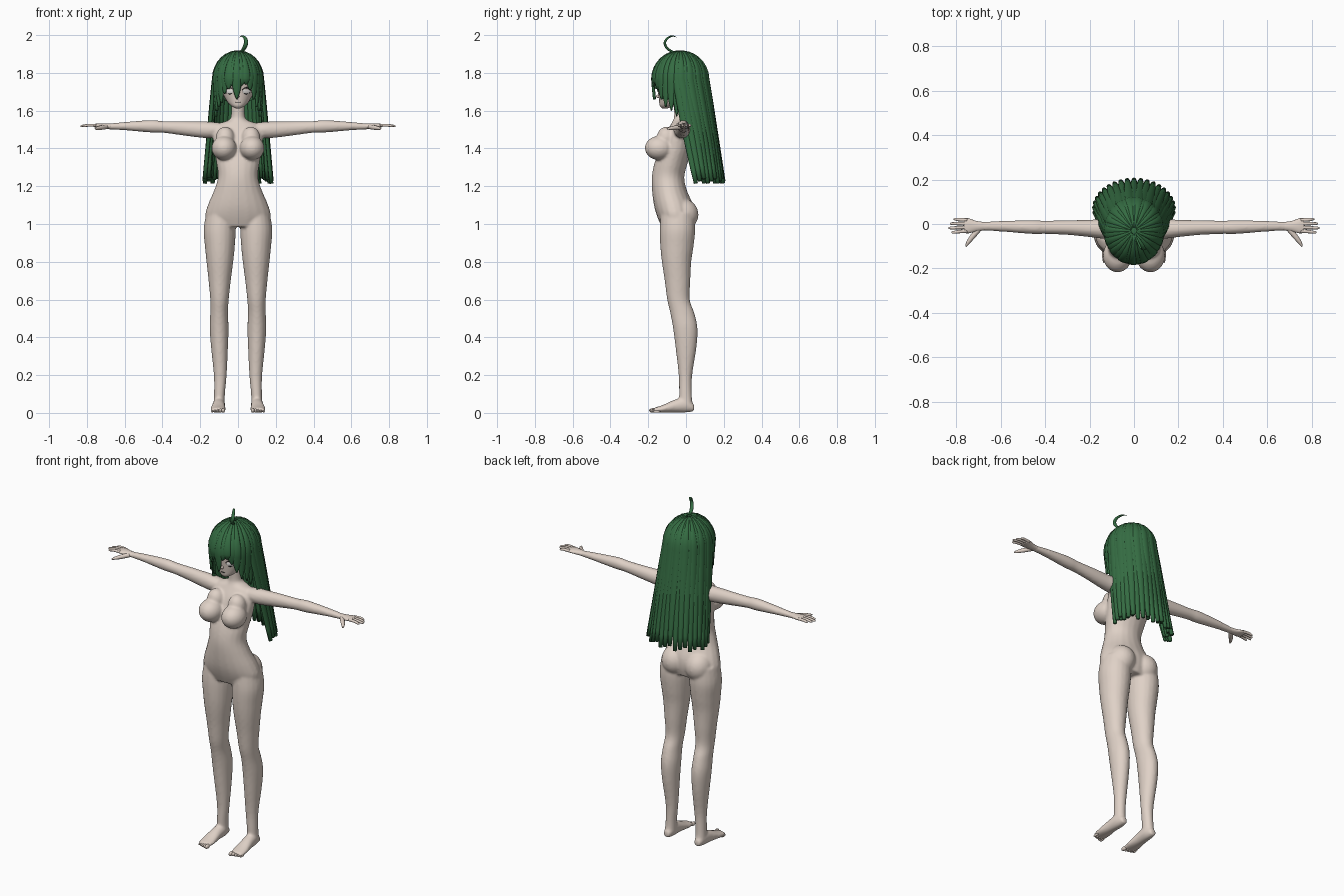
import bpy, bmesh, math
from math import sin, cos, pi, radians
from mathutils import Vector, Matrix

if "Cube" in bpy.data.objects:
    bpy.data.objects.remove(bpy.data.objects["Cube"])


def material(name, rgb):
    m = bpy.data.materials.new(name)
    m.use_nodes = True
    m.diffuse_color = (*rgb, 1)
    m.node_tree.nodes["Principled BSDF"].inputs["Base Color"].default_value = (*rgb, 1)
    return m


SKIN = material("pale skin", (0.74, 0.64, 0.57))
HAIR = material("dark green hair", (0.035, 0.15, 0.055))
WHITE = material("eye white", (0.85, 0.83, 0.8))
DARK = material("dark lash", (0.02, 0.02, 0.02))
X, Y, Z = Vector((1, 0, 0)), Vector((0, 1, 0)), Vector((0, 0, 1))


def spline(rows, k=4):
    """Catmull-Rom resampling of equal-length tuples."""
    out = []
    for i in range(len(rows) - 1):
        p = [rows[max(0, min(len(rows) - 1, i + j))] for j in (-1, 0, 1, 2)]
        for s in range(k):
            t = s / k
            out.append([b + 0.5 * t * (c - a + t * (2 * a - 5 * b + 4 * c - d + t * (3 * (b - c) + d - a)))
                        for a, b, c, d in zip(*p)])
    return out + [list(rows[-1])]


def loft(bm, sections, n=20):
    """Skin elliptical sections given as (centre, half axis, half axis)."""
    rings = [[bm.verts.new(c + u * cos(2 * pi * i / n) + v * sin(2 * pi * i / n)) for i in range(n)]
             for c, u, v in sections]
    for a, b in zip(rings, rings[1:]):
        for i in range(n):
            bm.faces.new((a[i], a[(i + 1) % n], b[(i + 1) % n], b[i]))
    bm.faces.new(rings[0][::-1])
    bm.faces.new(rings[-1])


def upright(bm, rows, s=1):
    # rows: z, centre x, centre y, half width, half depth
    loft(bm, [(Vector((s * x, y, z)), X * a, Y * b) for z, x, y, a, b in spline(rows)])


def ball(bm, centre, radii, rot=0):
    m = Matrix.Translation(centre) @ Matrix.Rotation(rot, 4, "Z") @ Matrix.Diagonal((*radii, 1))
    bmesh.ops.create_uvsphere(bm, u_segments=24, v_segments=16, radius=1, matrix=m)


def cord(bm, rows, n=10):
    # rows: x, y, z, radius
    pts = spline(rows)
    for_axis = (Vector(rows[-1][:3]) - Vector(rows[0][:3])).normalized()
    u = for_axis.cross(Z if abs(for_axis.z) < 0.8 else X).normalized()
    v = for_axis.cross(u)
    loft(bm, [(Vector(p[:3]), u * p[3], v * p[3]) for p in pts], n)


def finish(bm, name, mat):
    bmesh.ops.recalc_face_normals(bm, faces=bm.faces)
    me = bpy.data.meshes.new(name)
    bm.to_mesh(me)
    bm.free()
    me.materials.append(mat)
    me.shade_smooth()
    ob = bpy.data.objects.new(name, me)
    bpy.context.scene.collection.objects.link(ob)
    return ob


# Body: overlapping lofts fused into one smooth skin
body = bmesh.new()
upright(body, [(1.64, 0, -.03, .036, .036), (1.575, 0, -.025, .037, .038), (1.55, 0, -.025, .05, .043),
               (1.528, 0, -.03, .105, .05), (1.48, 0, -.04, .132, .068), (1.40, 0, -.055, .127, .085),
               (1.32, 0, -.08, .114, .088), (1.25, 0, -.095, .106, .086), (1.18, 0, -.088, .126, .092),
               (1.10, 0, -.066, .160, .104), (1.04, 0, -.055, .174, .098), (.985, 0, -.05, .15, .08)])
for s in (1, -1):
    upright(body, [(1.06, .093, -.045, .075, .088), (.97, .097, -.045, .085, .094), (.88, .096, -.048, .079, .088),
                   (.80, .096, -.05, .071, .078), (.70, .097, -.045, .059, .068), (.60, .098, -.04, .049, .06),
                   (.53, .10, -.02, .047, .064), (.45, .10, -.004, .05, .065), (.35, .098, 0, .045, .056),
                   (.20, .094, -.003, .034, .036), (.10, .098, -.003, .029, .034), (.04, .10, 0, .03, .036)], s)
    # Foot
    foot = spline([(.043, .1, .026, .018, .018), (0, .1, .042, .031, .04), (-.06, .103, .036, .034, .034),
                   (-.12, .105, .022, .041, .021), (-.172, .105, .014, .038, .012)])
    loft(body, [(Vector((s * x, y, z)), X * a, Z * b) for y, x, z, a, b in foot])
    # Arm
    arm = spline([(.07, -.025, 1.503, .038, .03), (.14, -.022, 1.498, .044, .043), (.20, -.02, 1.5, .039, .043),
                  (.30, -.016, 1.507, .033, .037), (.40, -.015, 1.514, .03, .031), (.46, -.014, 1.517, .031, .033),
                  (.60, -.01, 1.518, .024, .022), (.70, -.01, 1.516, .019, .014)])
    loft(body, [(Vector((s * x, y, z)), Y * a, Z * b) for x, y, z, a, b in arm])
    # Chest and seat volumes
    ball(body, (s * .074, -.142, 1.402), (.066, .076, .064))
    ball(body, (s * .068, -.105, 1.455), (.05, .05, .06))
    ball(body, (s * .077, -.02, 1.05), (.077, .086, .085))
skin = finish(body, "body", SKIN)
rm = skin.modifiers.new("fuse", "REMESH")
rm.mode, rm.voxel_size, rm.use_smooth_shade = "VOXEL", 0.0065, True
sm = skin.modifiers.new("soften", "SMOOTH")
sm.factor, sm.iterations = 0.5, 8

# Hands with fingers, feet with toes
for s, side in ((1, "left"), (-1, "right")):
    hand = bmesh.new()
    palm = spline([(.67, -.01, 1.517, .018, .014), (.71, -.01, 1.518, .024, .014),
                   (.745, -.008, 1.521, .034, .011), (.765, -.007, 1.521, .033, .008)])
    loft(hand, [(Vector((s * x, y, z)), Y * a, Z * b) for x, y, z, a, b in palm])
    for i, tip in enumerate((.812, .828, .835, .822)):
        y = .018 - .0165 * i
        cord(hand, [(s * .75, y, 1.522, .008), (s * .79, y * 1.1, 1.523, .0075),
                    (s * (tip - .008), y * 1.2, 1.519, .006), (s * tip, y * 1.2, 1.518, .002)])
    cord(hand, [(s * .695, -.02, 1.515, .012), (s * .725, -.055, 1.51, .012),
                (s * .748, -.085, 1.506, .008), (s * .757, -.101, 1.504, .003)])
    finish(hand, side + "_hand", SKIN)
    toes = bmesh.new()
    for i in range(5):
        r = .012 - .0012 * i
        ball(toes, (s * (.078 + .0145 * i), -.175 + .005 * i, r + .001), (r * .8, .02, r))
    finish(toes, side + "_toes", SKIN)

# Head with small nose and ears
head = bmesh.new()
upright(head, [(1.612, 0, -.112, .012, .014), (1.625, 0, -.098, .036, .04), (1.65, 0, -.075, .06, .067),
               (1.70, 0, -.05, .085, .098), (1.75, 0, -.042, .1, .112), (1.80, 0, -.035, .105, .118),
               (1.85, 0, -.03, .09, .1), (1.89, 0, -.03, .05, .06)])
ball(head, (0, -.147, 1.676), (.007, .012, .009))
for s in (1, -1):
    ball(head, (s * .093, -.03, 1.70), (.01, .022, .03))
finish(head, "head", SKIN)

# Eyes, lashes and mouth
for s, side in ((1, "left"), (-1, "right")):
    eye = bmesh.new()
    ball(eye, (s * .045, -.131, 1.703), (.025, .004, .014), s * radians(33))
    finish(eye, side + "_eye", WHITE)
    lash = bmesh.new()
    cord(lash, [(s * .021, -.146, 1.709, .001), (s * .035, -.143, 1.719, .003),
                (s * .052, -.133, 1.72, .0035), (s * .07, -.113, 1.705, .001)], 6)
    cord(lash, [(s * .032, -.141, 1.69, .001), (s * .045, -.134, 1.688, .0015),
                (s * .062, -.118, 1.694, .001)], 6)
    finish(lash, side + "_lash", DARK)
mouth = bmesh.new()
ball(mouth, (0, -.141, 1.645), (.013, .003, .0015))
finish(mouth, "mouth", DARK)

# Hair cap with an open face
cap = bmesh.new()
ball(cap, (0, -.03, 1.77), (.123, .138, .142))
gone = [f for f in cap.faces if (c := f.calc_center_median()).z < 1.66 or (c.y < -.06 and c.z < 1.80)]
bmesh.ops.delete(cap, geom=gone, context="FACES")
finish(cap, "hair_cap", HAIR)


def strand(bm, azimuth, z_end, foot, width, thick, lift=1.0, tip=.2):
    """Lock that leaves the crown, follows the skull and hangs to an ellipse (centre y, rx, ry)."""
    a = radians(azimuth)
    pts = []
    for i in range(8):
        p = radians(6 + 12 * i)
        pts.append(Vector((.127 * lift * sin(p) * cos(a), -.03 + .144 * lift * sin(p) * sin(a),
                           1.77 + .143 * lift * cos(p))))
    top, end = pts[-1], Vector((foot[1] * cos(a), foot[0] + foot[2] * sin(a), z_end))
    pts += [top.lerp(end, i / 8) for i in range(1, 9)]
    u0 = Vector((-sin(a), cos(a), 0))
    rows = []
    for i, p in enumerate(pts):
        d = (pts[min(i + 1, len(pts) - 1)] - pts[max(i - 1, 0)]).normalized()
        u = (u0 - d * u0.dot(d)).normalized()
        t = i / (len(pts) - 1)
        w = width * min(1, .15 + 2 * t) * (1 if t < .6 else 1 - (1 - tip) * ((t - .6) / .4) ** 2)
        rows.append((p, u * w, u.cross(d) * thick * min(1, .4 + t)))
    loft(bm, rows, 8)


# Long back hair in two staggered layers
back = bmesh.new()
for i in range(21):
    az = -8 + 196 * i / 20
    strand(back, az, 1.215 + .012 * (i % 3), (.07, .178, .128), .024, .011, 1 + .012 * (i % 2), .45)
for i in range(16):
    strand(back, 0 + 12 * i, 1.235 + .01 * (i % 2), (.075, .155, .105), .024, .011, .96, .4)
finish(back, "back_hair", HAIR)

# Fringe and side locks
fringe = bmesh.new()
locks = [(-172, 1.57), (-160, 1.60), (-148, 1.62), (-137, 1.64), (-126, 1.69), (-114, 1.715), (-104, 1.73),
         (-93, 1.66), (-82, 1.73), (-70, 1.74), (-58, 1.71), (-46, 1.66), (-34, 1.62), (-20, 1.60), (-8, 1.57)]
for i, (az, z) in enumerate(locks):
    strand(fringe, az, z, (-.03, .118, .137), .023, .008, 1.015 + .012 * (i % 2), .1)
finish(fringe, "fringe", HAIR)

# Curled lock on the crown
curl = bmesh.new()
arc = spline([(.015, -.06, 1.905, .010), (.032, -.10, 1.93, .011), (.043, -.112, 1.96, .011),
              (.037, -.096, 1.985, .009), (.022, -.07, 1.995, .006), (.008, -.05, 1.988, .001)])
pts = [Vector(r[:3]) for r in arc]
rows = []
for i, p in enumerate(pts):
    d = (pts[min(i + 1, len(pts) - 1)] - pts[max(i - 1, 0)]).normalized()
    u = (X - d * X.dot(d)).normalized()
    rows.append((p, u * arc[i][3], u.cross(d) * arc[i][3] * .6))
loft(curl, rows, 8)
finish(curl, "crown_curl", HAIR)
